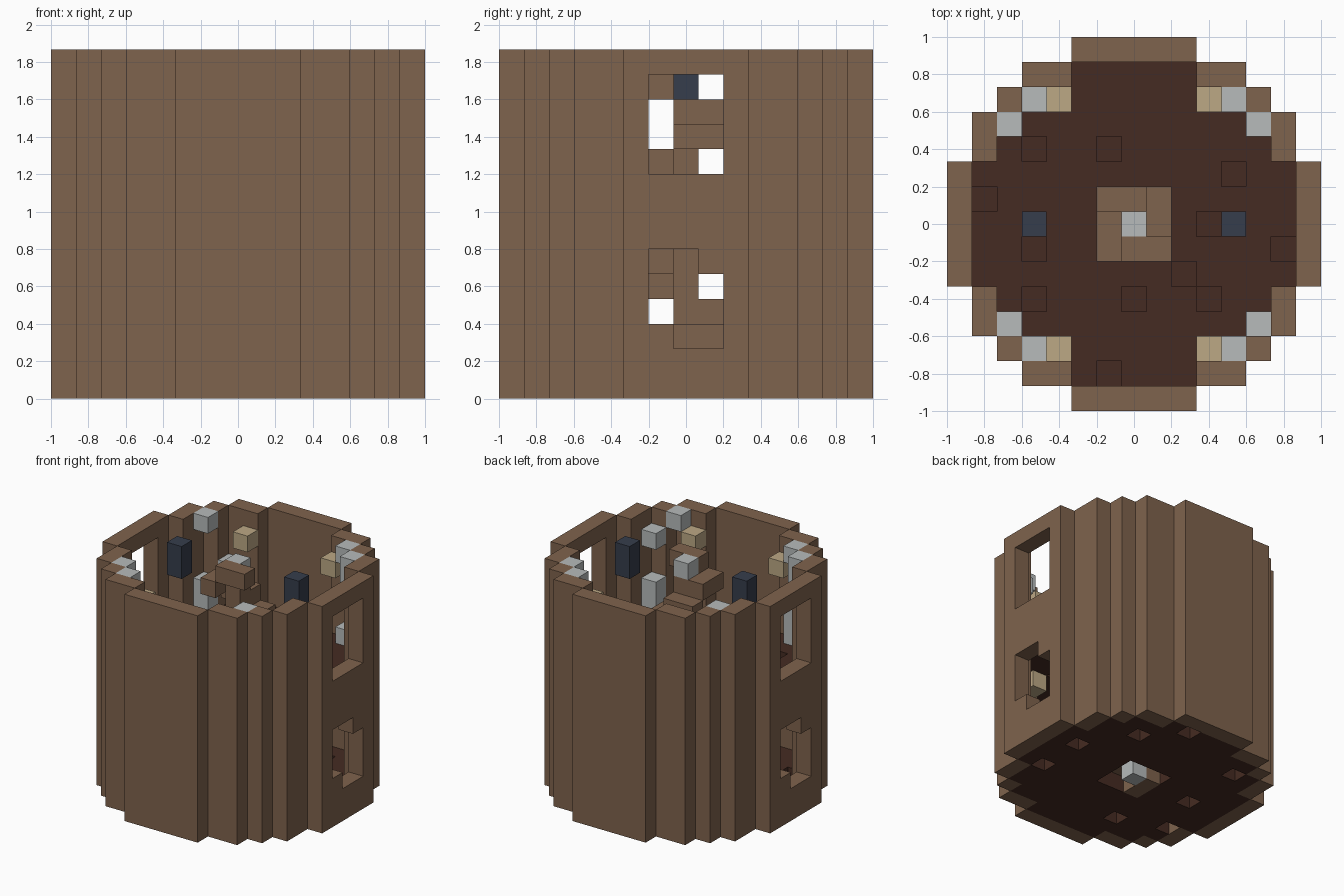
import bpy, bmesh
from mathutils import Vector

cube = bpy.data.objects.get("Cube")
if cube:
    bpy.data.objects.remove(cube, do_unlink=True)

U = 2 / 15          # block size
TOP = 13            # highest layer
HALF = [7, 7, 7, 6, 6, 5, 4, 2]   # half width of the round plan per row


def linear(hex_code):
    vals = [int(hex_code[i:i + 2], 16) / 255 for i in (0, 2, 4)]
    return [((v + 0.055) / 1.055) ** 2.4 if v > 0.04 else v / 12.92 for v in vals] + [1]


def material(name, hex_code):
    m = bpy.data.materials.new(name)
    m.use_nodes = True
    m.diffuse_color = linear(hex_code)
    m.node_tree.nodes["Principled BSDF"].inputs["Base Color"].default_value = linear(hex_code)
    return m


brown = material("wood brown", "7f634d")
dark = material("dark floor brown", "452b22")
grey = material("light grey", "b7bbbb")
tan = material("pale tan", "bca885")
blue = material("slate blue", "363d4c")


def inside(i, j):
    return abs(j) <= 7 and abs(i) <= HALF[abs(j)]


def is_wall(i, j):
    return inside(i, j) and not all(
        inside(i + a, j + b) for a, b in ((1, 0), (-1, 0), (0, 1), (0, -1)))


def column(i, j, *layers):
    return {(i, j, k) for k in layers}


plan = [(i, j) for i in range(-7, 8) for j in range(-7, 8) if inside(i, j)]
parts = {}

# Outer wall with an upper and a notched lower window on both sides
wall = {(i, j, k) for i, j in plan if is_wall(i, j) for k in range(TOP + 1)}
for s in (1, -1):
    for j in (-1, 0, 1):
        for k in range(4):
            wall.discard((7 * s, j, 9 + k))
            if (j * s, k) not in ((-1, 0), (1, 3)):
                wall.discard((7 * s, j, 2 + k))
parts["outer_wall"] = (wall, brown)

# Two floors with a stairwell and missing planks
gaps = {
    0: [(3, 4), (1, 6), (5, 1), (5, -2), (-4, 4), (-4, 0), (-2, -4), (-5, -3)],
    7: [(-4, 3), (-1, 3), (4, 2), (-6, 1), (3, 0), (-4, -1), (6, -1),
        (2, -2), (-4, -3), (0, -3), (3, -3), (-1, -6)],
}
for name, k in (("ground_floor", 0), ("upper_floor", 7)):
    cells = {(i, j, k) for i, j in plan if not is_wall(i, j)
             and max(abs(i), abs(j)) > 1 and (i, j) not in gaps[k]}
    parts[name] = (cells, dark)

# Spiral stair: two blocks per layer, a full turn every four layers
turn = [((-1, 0), (-1, -1)), ((0, -1), (1, -1)), ((1, 0), (1, 1)), ((-1, 1), (0, 1))]
parts["spiral_stair"] = ({(i, j, k) for k in range(TOP + 1) for i, j in turn[k % 4]}, brown)
parts["stair_post"] = (column(0, 0, *range(1, TOP)), brown)
parts["post_caps"] = (column(0, 0, 0, TOP), grey)

# Hanging lanterns
for side, s in (("left", 1), ("right", -1)):
    parts[side + "_lantern"] = (column(4 * s, 0, 12, 13), blue)

# Pale blocks beside the corners
parts["upper_pale_blocks"] = ({(3 * a, 5 * b, 12) for a in (1, -1) for b in (1, -1)}, tan)
parts["lower_pale_blocks"] = ({(4 * a, 4 * b, 6) for a in (1, -1) for b in (1, -1)}, tan)

# Loose grey blocks in the corners
parts["back_left_blocks"] = (column(4, 5, 8, 13) | column(5, 4, 12, 13), grey)
parts["front_right_blocks"] = (column(-4, -5, 8, 9, 10, 13) | column(-5, -4, 12, 13), grey)
parts["back_right_blocks"] = (column(-5, 4, 8, 9, 13) | column(-4, 5, 10), grey)
parts["front_left_blocks"] = (column(5, -4, 8, 9, 12) | column(4, -5, 13), grey)

filled = set().union(*(cells for cells, _ in parts.values()))
AXES = [(Vector((1, 0, 0)), Vector((0, 1, 0)), Vector((0, 0, 1))),
        (Vector((0, 1, 0)), Vector((0, 0, 1)), Vector((1, 0, 0))),
        (Vector((0, 0, 1)), Vector((1, 0, 0)), Vector((0, 1, 0)))]


def build(name, cells, mat):
    """Make one object from blocks, keeping only the exposed sides."""
    bm = bmesh.new()
    for c in sorted(cells):
        centre = Vector(c) + Vector((0, 0, 0.5))
        for n, u, v in AXES:
            for s in (1, -1):
                if tuple(int(q) for q in Vector(c) + n * s) in filled:
                    continue
                corners = [(-1, -1), (1, -1), (1, 1), (-1, 1)][::s]
                bm.faces.new([bm.verts.new((centre + (n * s + u * a + v * b) / 2) * U)
                              for a, b in corners])
    bmesh.ops.remove_doubles(bm, verts=bm.verts, dist=0.001)
    mesh = bpy.data.meshes.new(name)
    bm.to_mesh(mesh)
    bm.free()
    mesh.materials.append(mat)
    bpy.context.collection.objects.link(bpy.data.objects.new(name, mesh))


for part_name, (part_cells, part_mat) in parts.items():
    build(part_name, part_cells, part_mat)
